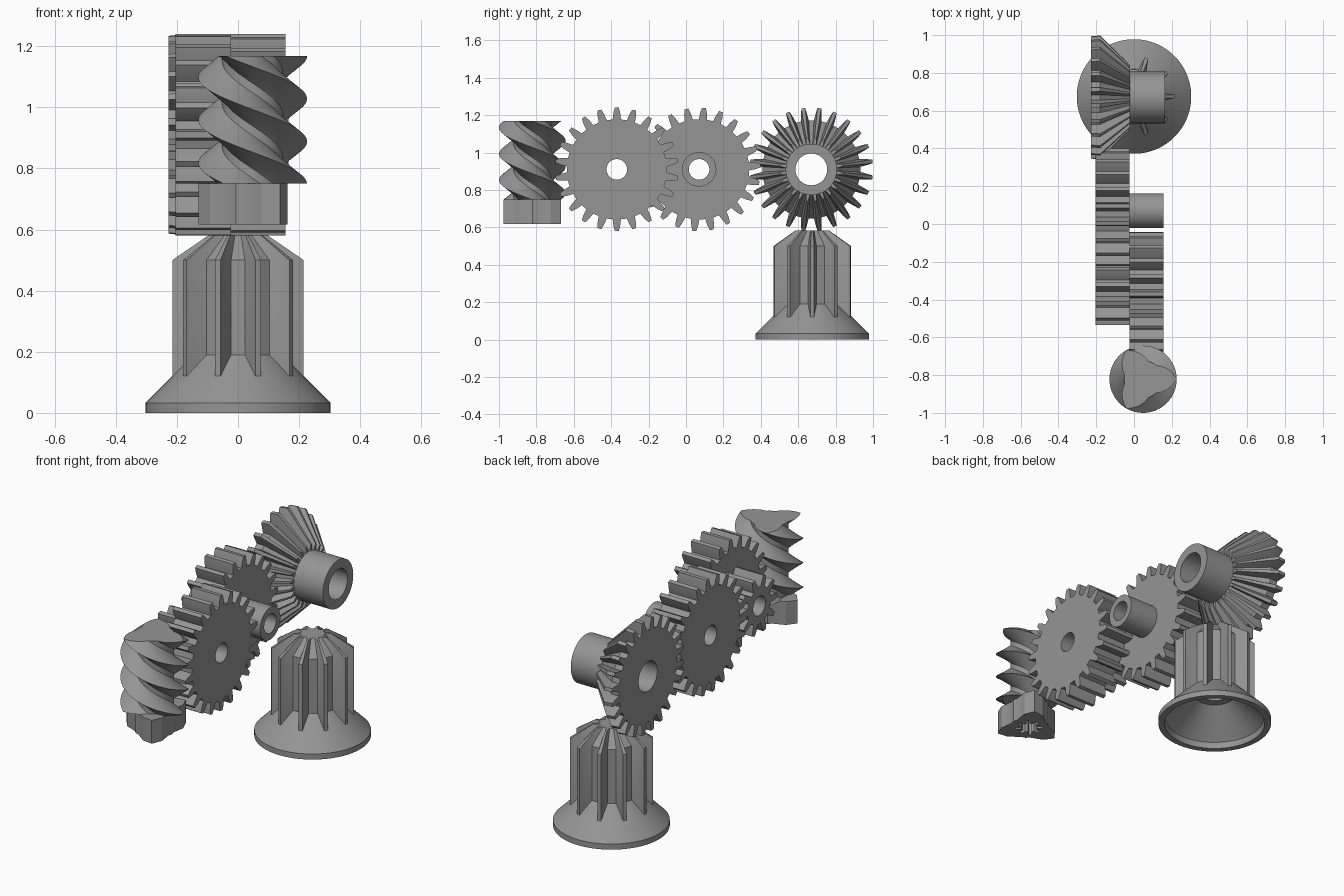
import bpy, bmesh
from math import sin, cos, pi, radians

cube = bpy.data.objects.get("Cube")
if cube:
    bpy.data.objects.remove(cube, do_unlink=True)

steel = bpy.data.materials.new("plain grey")
steel.use_nodes = True
GREY = (0.3, 0.3, 0.3, 1)
steel.diffuse_color = GREY
steel.node_tree.nodes["Principled BSDF"].inputs["Base Color"].default_value = GREY

AXLE_Z = 0.91


def polar(r, a):
    return (r * cos(a), r * sin(a))


def circle(r, n=64):
    return [polar(r, 2 * pi * i / n) for i in range(n)]


def gear(n, tip, root, phase=0.0, tip_w=0.11, mid_w=0.21, root_w=0.29):
    """Toothed outline; widths are half tooth widths as a share of the pitch."""
    step, pts = 2 * pi / n, []
    mid = root + (tip - root) * 0.55
    shape = [(-root_w, root), (-mid_w, mid), (-tip_w, tip),
             (tip_w, tip), (mid_w, mid), (root_w, root)]
    for i in range(n):
        pts += [polar(r, phase + (i + f) * step) for f, r in shape]
    return pts


def loft(name, sections, centre, axis="z"):
    """Skin a stack of (height, outline) sections and cap both ends."""
    bm = bmesh.new()
    rows = []
    for h, pts in sections:
        row = []
        for u, v in pts:
            co = (u, v, h) if axis == "z" else (h, u, v)
            row.append(bm.verts.new(co))
        rows.append(row)
    n = len(rows[0])
    for a, b in zip(rows, rows[1:]):
        for i in range(n):
            j = (i + 1) % n
            bm.faces.new((a[i], a[j], b[j], b[i]))
    bm.faces.new(rows[0][::-1])
    bm.faces.new(rows[-1])
    bmesh.ops.recalc_face_normals(bm, faces=bm.faces)
    mesh = bpy.data.meshes.new(name)
    bm.to_mesh(mesh)
    bm.free()
    mesh.materials.append(steel)
    ob = bpy.data.objects.new(name, mesh)
    ob.location = centre
    bpy.context.collection.objects.link(ob)
    return ob


def activate(ob):
    bpy.ops.object.select_all(action="DESELECT")
    ob.select_set(True)
    bpy.context.view_layer.objects.active = ob


def cut(cutter, *targets):
    """Subtract a cutter from each target, then discard it."""
    cutter.hide_render = True
    for ob in targets:
        mod = ob.modifiers.new("bore", "BOOLEAN")
        mod.operation = "DIFFERENCE"
        mod.solver = "EXACT"
        mod.object = cutter
        activate(ob)
        bpy.ops.object.modifier_apply(modifier=mod.name)
    bpy.data.objects.remove(cutter, do_unlink=True)


def bore(y, r, *targets):
    cut(loft("bore_cutter", [(-0.4, circle(r, 48)), (0.4, circle(r, 48))],
             (0, y, AXLE_Z), "x"), *targets)


def prism(name, outline, x0, x1, y):
    return loft(name, [(x0, outline), (x1, outline)], (0, y, AXLE_Z), "x")


parts = []

# Compound gear: large wheel with a small pinion behind it
wheel = prism("compound_wheel", gear(22, 0.33, 0.268, pi / 2), -0.025, 0.155, -0.37)
pinion = prism("compound_pinion", gear(10, 0.165, 0.105), -0.205, -0.025, -0.37)
bore(-0.37, 0.055, wheel, pinion)

# Second wheel with its round hub
wheel2 = prism("second_wheel", gear(22, 0.33, 0.268, radians(85.5)), -0.205, -0.025, 0.07)
hub2 = prism("second_wheel_hub", circle(0.092), -0.025, 0.155, 0.07)
bore(0.07, 0.055, wheel2, hub2)

# Bevel wheel with a thick hub
half = pi / 2 + pi / 24


def bevel_ring(tip, root):
    return gear(24, tip, root, half, 0.12, 0.2, 0.3)


bevel = loft("bevel_wheel", [(-0.228, bevel_ring(0.325, 0.262)),
                             (-0.18, bevel_ring(0.33, 0.262)),
                             (-0.02, bevel_ring(0.17, 0.132))],
             (0, 0.67, AXLE_Z), "x")
bevel_hub = prism("bevel_hub", circle(0.137), -0.021, 0.165, 0.67)
bore(0.67, 0.085, bevel, bevel_hub)

# Upright bevel pinion on a flared, hollow foot
foot_at = (0, 0.675, 0)
foot = loft("flared_foot", [(0, circle(0.303, 96)), (0.032, circle(0.303, 96)),
                            (0.19, circle(0.145, 96))], foot_at)


def upright_ring(tip, root):
    return gear(10, tip, root, 0, 0.075, 0.13, 0.25)


upright = loft("upright_pinion", [(0.1, upright_ring(0.215, 0.145)),
                                  (0.5, upright_ring(0.215, 0.145)),
                                  (0.582, upright_ring(0.095, 0.062))], foot_at)
cut(loft("foot_cutter", [(-0.02, circle(0.272)), (0.035, circle(0.265)),
                         (0.175, circle(0.105)), (0.176, circle(0.06)),
                         (0.45, circle(0.06))], foot_at), foot, upright)

# Worm: three-start left-hand thread around a core
worm_at = (0.048, -0.822, 0)
LOW, HIGH, LEAD = 0.75, 1.168, 0.42


def worm_ring(turn, n=108):
    pts = []
    for i in range(n):
        a = 2 * pi * i / n
        off = abs((a + pi / 3) % (2 * pi / 3) - pi / 3)
        rise = max(0.0, 1 - off / radians(46))
        pts.append(polar(0.1 + 0.078 * rise, a + turn))
    return pts


sections = []
for k in range(49):
    z = LOW + (HIGH - LOW) * k / 48
    sections.append((z, worm_ring(2 * pi * (HIGH - z) / LEAD)))
worm = loft("worm_thread", sections, worm_at)

# Three-lobed coupling below the worm, with a star socket
lobe = []
for i in range(3):
    a = pi + i * 2 * pi / 3
    for d, w in ((0.07, -0.078), (0.14, -0.05), (0.178, 0),
                 (0.14, 0.05), (0.07, 0.078)):
        lobe.append((d * cos(a) - w * sin(a), d * sin(a) + w * cos(a)))
    lobe.append(polar(0.11, a + pi / 3))
coupling = loft("worm_coupling", [(0.617, lobe), (LOW, lobe)], worm_at)
star = gear(8, 0.075, 0.045)
cut(loft("socket_cutter", [(0.6, star), (0.7, star)], worm_at), coupling)

# Smooth the round surfaces, keep tooth edges crisp
for ob in (wheel, pinion, wheel2, hub2, bevel, bevel_hub, foot, upright, worm, coupling):
    activate(ob)
    bpy.ops.object.shade_smooth_by_angle(angle=radians(28))
